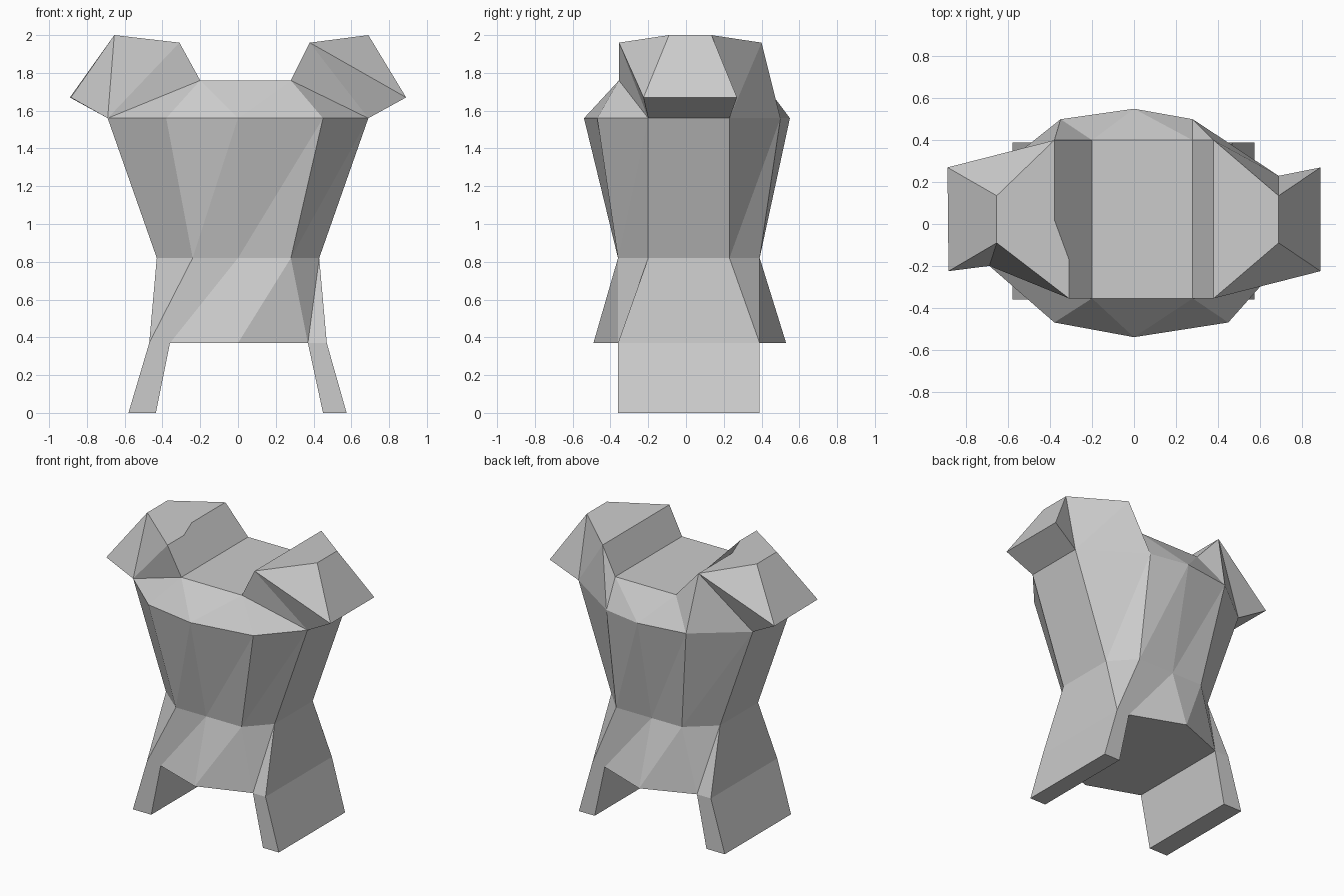
import bpy, bmesh

if "Cube" in bpy.data.objects:
    bpy.data.objects.remove(bpy.data.objects["Cube"])


def make(name, faces):
    """Build a flat-shaded object from polygons, sharing coincident corners."""
    bm, verts = bmesh.new(), {}
    for face in faces:
        bm.faces.new([verts.setdefault(p, bm.verts.new(p)) if p not in verts else verts[p]
                      for p in face])
    bmesh.ops.recalc_face_normals(bm, faces=bm.faces)
    mesh = bpy.data.meshes.new(name)
    bm.to_mesh(mesh)
    bm.free()
    obj = bpy.data.objects.new(name, mesh)
    bpy.context.collection.objects.link(obj)
    return obj


def ring(z, points):
    return [(x, y, z) for x, y in points]


def loft(low, high):
    """Triangulated band between two closed rings."""
    n = len(low)
    out = []
    for i in range(n):
        j = (i + 1) % n
        out += [(low[i], low[j], high[j]), (low[i], high[j], high[i])]
    return out


# Cross-sections, counter-clockwise from the front left
hem = ring(0.37, [(-.36, -.36), (0, -.49), (.37, -.36), (.47, -.36), (.47, .39),
                  (.37, .39), (0, .53), (-.36, .39), (-.47, .39), (-.47, -.36)])
waist = ring(0.82, [(-.24, -.36), (0, -.36), (.28, -.36), (.43, -.20), (.43, .23),
                    (.28, .39), (0, .39), (-.24, .39), (-.43, .23), (-.43, -.20)])
chest = ring(1.56, [(-.38, -.47), (0, -.54), (.45, -.47), (.69, -.20), (.69, .23),
                    (.28, .50), (0, .55), (-.35, .50), (-.69, .23), (-.69, -.20)])
top_fl, top_fr, top_br, top_bl = ring(
    1.76, [(-.20, -.355), (.28, -.355), (.28, .40), (-.20, .40)])

# Torso: lofted body, collar slopes, flat top and underside
torso = loft(hem, waist) + loft(waist, chest)
for l, m, r, tl, tr in ((0, 1, 2, top_fl, top_fr), (5, 6, 7, top_br, top_bl)):
    torso += [(chest[l], chest[m], tl), (chest[m], tr, tl), (chest[m], chest[r], tr)]
torso.append((top_fl, top_fr, top_br, top_bl))
torso.append(tuple(hem[i] for i in (7, 6, 5, 2, 1, 0)))
make("torso", torso)


# Shoulder pads: raised blocks joined to the collar corners
def pad(name, top, collar, side, inner, peak, outer, mids, fold):
    """Each pair is (front, back); fold tells which diagonal each end uses."""
    faces = [(top[0], top[1], inner[1], *mids, inner[0]),
             (inner[0], *reversed(mids), inner[1], peak[1], peak[0]),
             (peak[0], peak[1], outer[1], outer[0]),
             (outer[0], outer[1], side[1], side[0]),
             (top[0], collar[0], side[0]), (top[0], side[0], inner[0]),
             (top[1], collar[1], inner[1]), (inner[1], collar[1], side[1])]
    for i in (0, 1):
        if fold[i] == "outer":
            faces += [(inner[i], side[i], outer[i]), (inner[i], outer[i], peak[i])]
        else:
            faces += [(peak[i], inner[i], side[i]), (peak[i], side[i], outer[i])]
    make(name, faces)


pad("right_shoulder", (top_fr, top_br), (chest[2], chest[5]), (chest[3], chest[4]),
    ring(1.96, [(.38, -.355), (.38, .40)]), ring(2.0, [(.69, -.09), (.69, .135)]),
    ring(1.67, [(.89, -.225), (.89, .27)]), [], ("outer", "side"))
pad("left_shoulder", (top_fl, top_bl), (chest[0], chest[7]), (chest[9], chest[8]),
    ring(1.96, [(-.31, -.355), (-.38, .40)]), ring(2.0, [(-.655, -.09), (-.655, .135)]),
    ring(1.67, [(-.885, -.225), (-.89, .27)]),
    ring(1.96, [(-.38, .02), (-.31, -.17)]), ("side", "outer"))

# Hip flaps: slanted plates hanging below the hem
for name, ids, xi, xo in (("right_hip_flap", (2, 3, 4, 5), .45, .575),
                          ("left_hip_flap", (0, 9, 8, 7), -.435, -.58)):
    up = [hem[i] for i in ids]
    low = ring(0, [(xi, -.36), (xo, -.36), (xo, .39), (xi, .39)])
    make(name, loft(low, up) + [tuple(low)])
